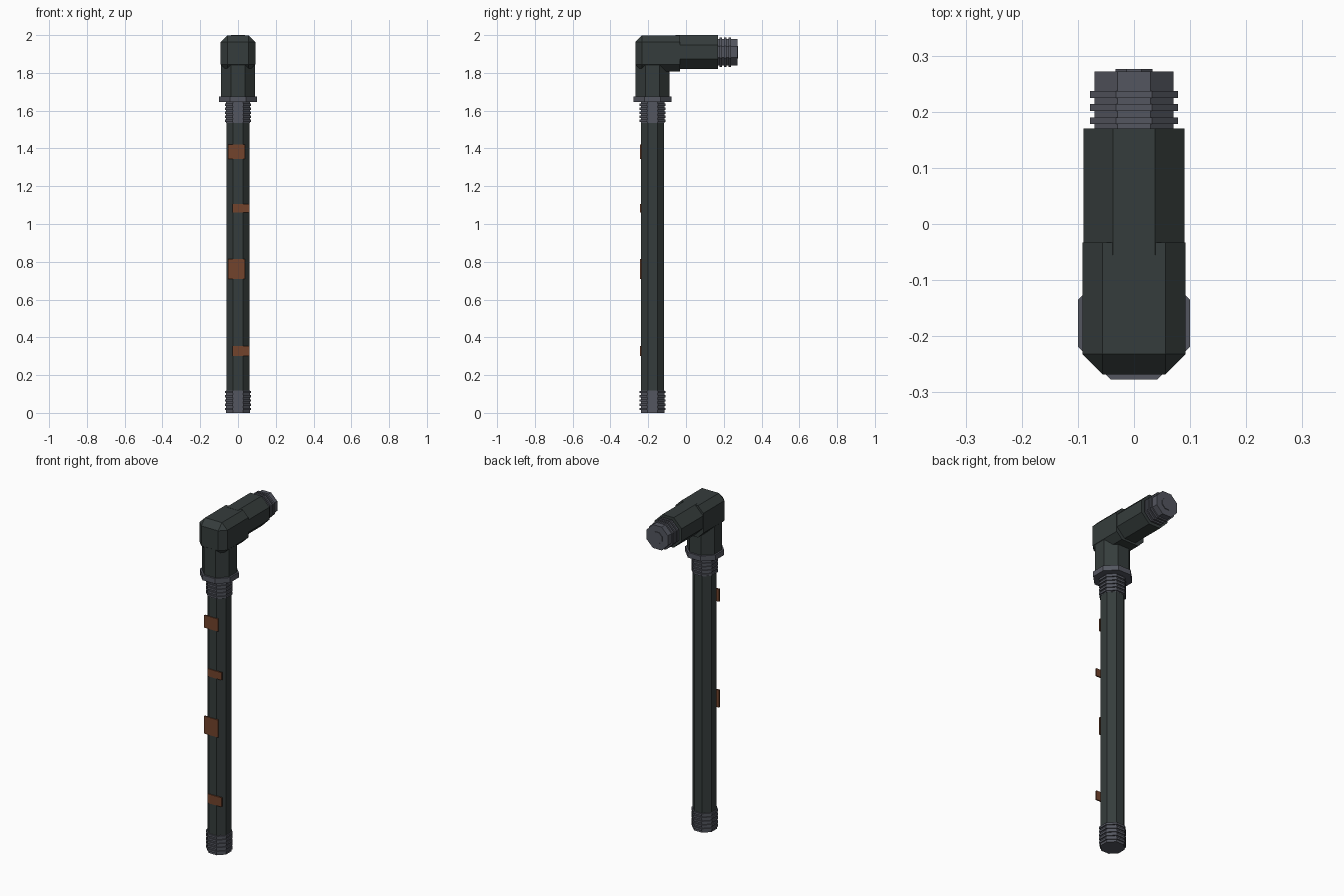
import bpy, bmesh, math
from mathutils import Matrix, Vector

if "Cube" in bpy.data.objects:
    bpy.data.objects.remove(bpy.data.objects["Cube"])


def material(name, colour):
    mat = bpy.data.materials.new(name)
    mat.use_nodes = True
    mat.diffuse_color = (*colour, 1)
    mat.node_tree.nodes["Principled BSDF"].inputs["Base Color"].default_value = (*colour, 1)
    return mat


def finish(name, bm, mat):
    bmesh.ops.recalc_face_normals(bm, faces=bm.faces)
    mesh = bpy.data.meshes.new(name)
    bm.to_mesh(mesh)
    bm.free()
    mesh.materials.append(mat)
    obj = bpy.data.objects.new(name, mesh)
    bpy.context.collection.objects.link(obj)


UPRIGHT = Matrix.Translation((0, -0.177, 0))
ARM = Matrix.Translation((0, 0, 1.91)) @ Matrix.Rotation(-math.pi / 2, 4, 'X')


def octagon_sweep(name, profile, frame, mat):
    """Sweep (apothem, distance) stations into a capped octagonal solid."""
    bm = bmesh.new()
    angles = [math.pi / 8 + i * math.pi / 4 for i in range(8)]
    rings = []
    for apothem, dist in profile:
        radius = apothem / math.cos(math.pi / 8)
        rings.append([bm.verts.new(frame @ Vector((radius * math.cos(a), radius * math.sin(a), dist)))
                      for a in angles])
    for low, high in zip(rings, rings[1:]):
        for i in range(8):
            j = (i + 1) % 8
            bm.faces.new((low[i], low[j], high[j], high[i]))
    bm.faces.new(rings[0])
    bm.faces.new(rings[-1])
    finish(name, bm, mat)


def thread_profile(start, end, core, crest, first, pitch, count, half=0.006):
    """Stepped outline of a threaded pipe end."""
    profile = [(core, start)]
    for i in range(count):
        mid = first + i * pitch
        profile += [(core, mid - half), (crest, mid - half),
                    (crest, mid + half), (core, mid + half)]
    return profile + [(core, end)]


def box(name, low, high, mat, chamfer=0):
    """Box; a chamfer cuts every edge except those around the back face."""
    bm = bmesh.new()
    bmesh.ops.create_cube(bm, size=1)
    low, high = Vector(low), Vector(high)
    for v in bm.verts:
        v.co = (low + high) / 2 + v.co * (high - low)
    if chamfer:
        middle = (low.y + high.y) / 2
        edges = [e for e in bm.edges if any(v.co.y < middle for v in e.verts)]
        bmesh.ops.bevel(bm, geom=edges, offset=chamfer, segments=1, affect='EDGES')
    finish(name, bm, mat)


iron = material("dark iron", (0.036, 0.046, 0.045))
steel = material("grey steel", (0.088, 0.093, 0.115))
rust = material("rust", (0.17, 0.056, 0.025))

# Upright pipe and its threaded ends
octagon_sweep("upright_pipe", [(0.0615, 0.11), (0.0615, 1.56)], UPRIGHT, iron)
octagon_sweep("bottom_thread", thread_profile(0, 0.118, 0.0625, 0.069, 0.02, 0.0225, 5), UPRIGHT, steel)
octagon_sweep("upper_thread", thread_profile(1.535, 1.66, 0.0625, 0.069, 1.546, 0.0215, 5), UPRIGHT, steel)

# Elbow collar, sockets and chamfered block
octagon_sweep("elbow_collar", [(0.1, 1.645), (0.1, 1.676)], UPRIGHT, steel)
octagon_sweep("upright_socket", [(0.09, 1.67), (0.09, 1.9)], UPRIGHT, iron)
octagon_sweep("arm_socket", [(0.09, -0.055), (0.09, 0.17)], ARM, iron)
box("elbow_block", (-0.092, -0.268, 1.808), (0.092, -0.033, 1.999), iron, chamfer=0.036)

# Threaded arm end with its centre plug
octagon_sweep("arm_thread", thread_profile(0.16, 0.272, 0.07, 0.078, 0.184, 0.0235, 3), ARM, steel)
octagon_sweep("arm_plug", [(0.033, 0.265), (0.033, 0.276)], ARM, steel)

# Rust patches on the front of the pipe
patches = [(-0.053, 0.037, 1.345, 1.42), (-0.03, 0.062, 1.06, 1.105),
           (-0.053, 0.037, 0.71, 0.815), (-0.03, 0.062, 0.3, 0.355)]
for i, (x0, x1, z0, z1) in enumerate(patches):
    box(f"rust_patch_{i + 1}", (x0, -0.244, z0), (x1, -0.236, z1), rust)
